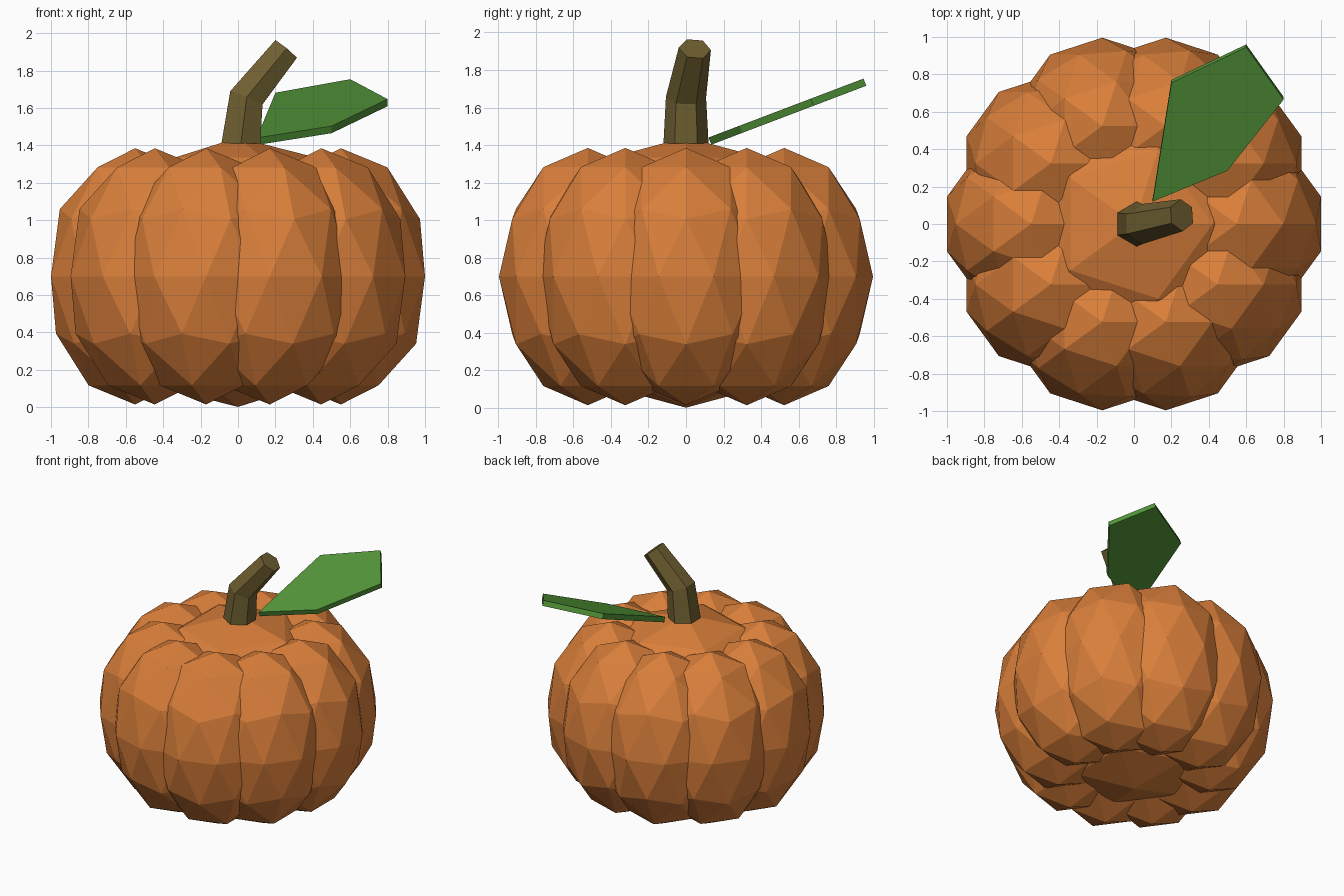
import bpy
import bmesh
import math
from mathutils import Vector

cube = bpy.data.objects.get("Cube")
if cube:
    bpy.data.objects.remove(cube, do_unlink=True)


def make_material(name, rgb):
    mat = bpy.data.materials.new(name)
    mat.use_nodes = True
    colour = (*rgb, 1)
    mat.diffuse_color = colour
    mat.node_tree.nodes["Principled BSDF"].inputs["Base Color"].default_value = colour
    return mat


orange = make_material("pumpkin orange", (0.69, 0.21, 0.042))
brown = make_material("stem brown", (0.16, 0.115, 0.03))
green = make_material("leaf green", (0.085, 0.30, 0.04))


def add_object(name, bm, mat):
    bmesh.ops.recalc_face_normals(bm, faces=bm.faces)
    mesh = bpy.data.meshes.new(name)
    bm.to_mesh(mesh)
    bm.free()
    mesh.materials.append(mat)
    obj = bpy.data.objects.new(name, mesh)
    bpy.context.collection.objects.link(obj)
    return obj


def add_lobe(name, centre, radius, half_height):
    """Faceted ball stretched to its own width and height."""
    bm = bmesh.new()
    bmesh.ops.create_icosphere(bm, subdivisions=2, radius=1)
    bmesh.ops.scale(bm, vec=(radius, radius, half_height), verts=bm.verts)
    bmesh.ops.translate(bm, vec=centre, verts=bm.verts)
    return add_object(name, bm, orange)


# Body: a core ringed by ten overlapping ribs
add_lobe("body_core", (0, 0, 0.722), 0.8, 0.72)
RIBS = 10
for i in range(RIBS):
    a = math.tau * i / RIBS
    centre = (0.55 * math.cos(a), 0.55 * math.sin(a), 0.7)
    add_lobe(f"rib_{i + 1}", centre, 0.473, 0.685)

# Stem: bent, tapering six-sided tube (centre, axis, radius of each ring)
rings = [
    ((0.015, 0, 1.41), (0, 0, 1), 0.12),
    ((0.045, 0, 1.655), (0.38, 0.03, 0.92), 0.107),
    ((0.255, 0.047, 1.913), (0.63, 0.1, 0.77), 0.086),
]
bm = bmesh.new()
loops = []
for centre, axis, radius in rings:
    axis = Vector(axis).normalized()
    side = Vector((0, 1, 0))
    side = (side - axis * side.dot(axis)).normalized()
    across = side.cross(axis)
    loop = []
    for k in range(6):
        a = math.tau * k / 6
        offset = side * math.cos(a) + across * math.sin(a)
        loop.append(bm.verts.new(Vector(centre) + offset * radius))
    loops.append(loop)
for low, high in zip(loops, loops[1:]):
    for k in range(6):
        n = (k + 1) % 6
        bm.faces.new((low[k], low[n], high[n], high[k]))
bm.faces.new(loops[0])
bm.faces.new(loops[-1])
add_object("stem", bm, brown)

# Leaf: five-cornered slab rising towards the back
outline = [(0.1, 0.12), (0.5, 0.285), (0.8, 0.665), (0.6, 0.945), (0.2, 0.755)]
bm = bmesh.new()
top = bm.faces.new([bm.verts.new((x, y, 1.395 + 0.38 * y)) for x, y in outline])
under = bmesh.ops.extrude_face_region(bm, geom=[top], use_keep_orig=True)
moved = [v for v in under["geom"] if isinstance(v, bmesh.types.BMVert)]
bmesh.ops.translate(bm, vec=(0, 0.015, -0.038), verts=moved)
add_object("leaf", bm, green)
